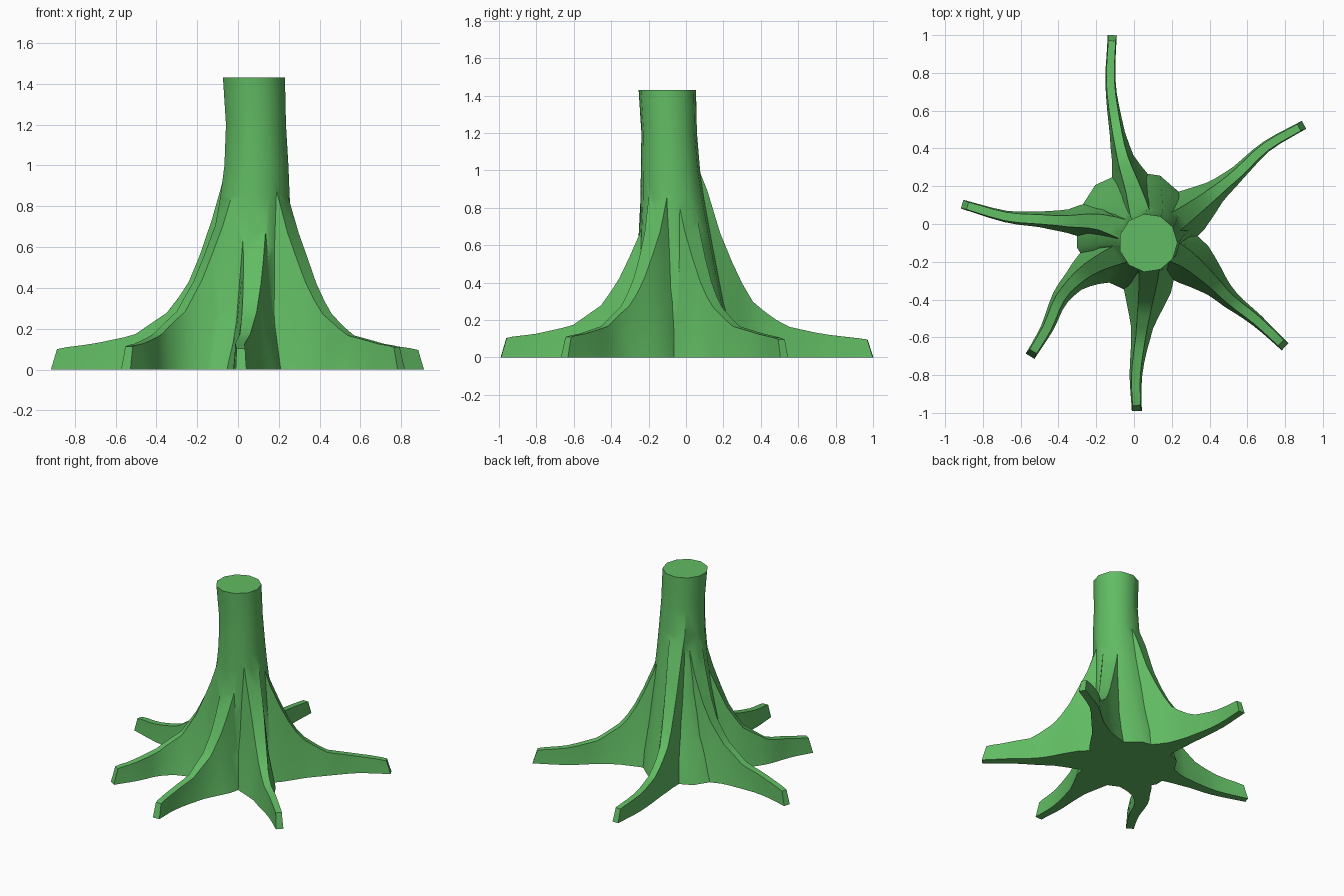
import bpy, bmesh, math
from mathutils import Vector

if "Cube" in bpy.data.objects:
    bpy.data.objects.remove(bpy.data.objects["Cube"], do_unlink=True)

# Leaf green for the whole stump
green = bpy.data.materials.new("leaf_green")
green.use_nodes = True
colour = (0.12, 0.5, 0.125, 1)
green.diffuse_color = colour
green.node_tree.nodes["Principled BSDF"].inputs["Base Color"].default_value = colour

AXIS = Vector((0.08, -0.09))


def loft(name, rings):
    """Skin a list of closed rings and cap both ends."""
    bm = bmesh.new()
    rows = [[bm.verts.new(p) for p in ring] for ring in rings]
    n = len(rows[0])
    for a, b in zip(rows, rows[1:]):
        for i in range(n):
            j = (i + 1) % n
            bm.faces.new((a[i], a[j], b[j], b[i]))
    bm.faces.new(rows[0][::-1])
    bm.faces.new(rows[-1])
    bmesh.ops.recalc_face_normals(bm, faces=bm.faces)
    mesh = bpy.data.meshes.new(name)
    bm.to_mesh(mesh)
    bm.free()
    mesh.materials.append(green)
    obj = bpy.data.objects.new(name, mesh)
    bpy.context.collection.objects.link(obj)
    return obj


def ramp(table, d):
    """Piecewise linear lookup."""
    if d <= table[0][0]:
        return table[0][1]
    for (a, u), (b, v) in zip(table, table[1:]):
        if d <= b:
            return u + (v - u) * (d - a) / (b - a)
    return table[-1][1]


def smooth_path(points, steps=3):
    """Catmull-Rom curve through plan points."""
    p = [Vector(q) for q in points]
    p = [2 * p[0] - p[1]] + p + [2 * p[-1] - p[-2]]
    out = []
    for a, b, c, d in zip(p, p[1:], p[2:], p[3:]):
        for s in range(steps):
            t = s / steps
            out.append(0.5 * (2 * b + (c - a) * t + (2 * a - 5 * b + 4 * c - d) * t ** 2
                              + (3 * b - a - 3 * c + d) * t ** 3))
    return out + [p[-2]]


# Trunk: z, centre x, centre y, radius
TRUNK = [(0, .005, -.035, .32), (.12, .02, -.035, .295), (.3, .04, -.04, .25),
         (.6, .065, -.055, .203), (.85, .08, -.072, .173), (1.0, .087, -.083, .16),
         (1.2, .085, -.09, .15), (1.43, .075, -.1, .155)]
SIDES = 11
stump = loft("tree_stump", [
    [(x + r * math.cos(math.tau * i / SIDES), y + r * math.sin(math.tau * i / SIDES), z)
     for i in range(SIDES)] for z, x, y, r in TRUNK])

# Ridge height, foot half-width and crest half-width by distance from the trunk axis
HEIGHT = [(.1, 1.08), (.17, .86), (.23, .67), (.33, .44), (.43, .285),
          (.6, .168), (.8, .125), (1.05, .095)]
FOOT = [(.1, .14), (.25, .13), (.35, .095), (.45, .06), (.6, .04), (.8, .029), (1, .024)]
CREST = [(.15, .055), (.3, .04), (.5, .026), (1, .02)]

# Roots: plan path from trunk to tip, and a shift along the height ramp
ROOTS = {
    "back_root": ([(.06, -.05), (0, .17), (-.06, .35), (-.1, .55), (-.125, .76), (-.115, 1)], -.04),
    "left_back_root": ([(.13, -.05), (.3, .07), (.43, .17), (.55, .27), (.7, .41), (.9, .525)], .02),
    "left_front_root": ([(.13, -.11), (.27, -.18), (.4, -.29), (.51, -.4), (.65, -.51), (.8, -.65)], .02),
    "front_root": ([(.085, -.13), (.075, -.3), (.055, -.45), (.035, -.6), (.01, -.8), (.015, -.99)], .08),
    "right_front_root": ([(.03, -.12), (-.15, -.19), (-.28, -.27), (-.39, -.39), (-.46, -.55), (-.55, -.7)], .03),
    "right_root": ([(.03, -.06), (-.18, .01), (-.35, .015), (-.5, .025), (-.68, .04), (-.91, .105)], 0),
}


def make_root(name, points, shift):
    path = smooth_path(points)
    rings = []
    for i, p in enumerate(path):
        along = (path[min(i + 1, len(path) - 1)] - path[max(i - 1, 0)]).normalized()
        side = Vector((-along.y, along.x))
        d = (p - AXIS).length
        h, foot, crest = ramp(HEIGHT, d + shift), ramp(FOOT, d), ramp(CREST, d)
        waist = crest + .42 * (foot - crest)
        lean = .03 if i == len(path) - 1 else 0      # slanted tip
        ring = []
        for w, k in ((-foot, 0), (-waist, .45), (-crest, 1), (crest, 1), (waist, .45), (foot, 0)):
            q = p + side * w - along * lean * k
            ring.append((q.x, q.y, h * k))
        rings.append(ring)
    return loft(name, rings)


# Weld every root into the trunk
bpy.context.view_layer.objects.active = stump
for name, (points, shift) in ROOTS.items():
    root = make_root(name, points, shift)
    union = stump.modifiers.new(name, "BOOLEAN")
    union.operation = "UNION"
    union.solver = "EXACT"
    union.object = root
    bpy.ops.object.modifier_apply(modifier=union.name)
    bpy.data.objects.remove(root, do_unlink=True)

# Soft bark with crisp ridge edges
bpy.ops.object.select_all(action="DESELECT")
stump.select_set(True)
bpy.ops.object.shade_smooth_by_angle(angle=math.radians(35))
